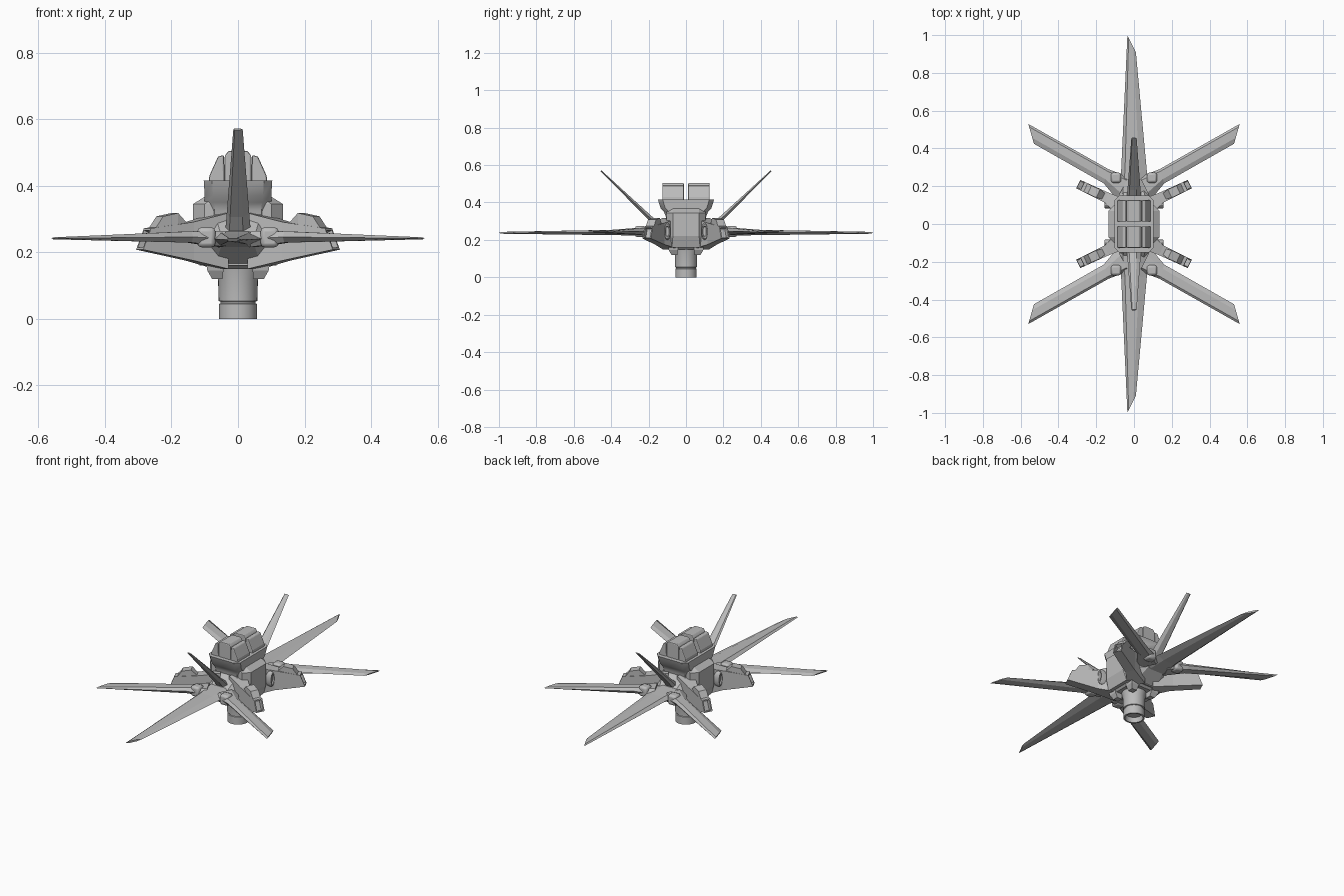
import bpy, bmesh, math
from mathutils import Vector

if "Cube" in bpy.data.objects:
    bpy.data.objects.remove(bpy.data.objects["Cube"], do_unlink=True)

GREY = (0.5, 0.5, 0.5, 1)
mat = bpy.data.materials.new("hull_grey")
mat.use_nodes = True
mat.diffuse_color = GREY
mat.node_tree.nodes["Principled BSDF"].inputs["Base Color"].default_value = GREY


def finish(name, bm, mirror="", bevel=0.0, smooth=False):
    """Turn a bmesh into a coloured object, mirrored over the named axes."""
    bmesh.ops.recalc_face_normals(bm, faces=bm.faces)
    mesh = bpy.data.meshes.new(name)
    bm.to_mesh(mesh)
    bm.free()
    ob = bpy.data.objects.new(name, mesh)
    bpy.context.collection.objects.link(ob)
    mesh.materials.append(mat)
    if bevel:
        mod = ob.modifiers.new("bevel", "BEVEL")
        mod.width, mod.segments = bevel, 2
    if mirror:
        mod = ob.modifiers.new("mirror", "MIRROR")
        mod.use_axis = ("x" in mirror, "y" in mirror, False)
        mod.use_mirror_merge = False
    if smooth:
        bpy.ops.object.select_all(action="DESELECT")
        ob.select_set(True)
        bpy.context.view_layer.objects.active = ob
        bpy.ops.object.shade_smooth_by_angle(angle=math.radians(35))
    return ob


def loft(name, rings, recess=None, **kw):
    """Skin matching rings of points; optionally recess the last cap."""
    bm = bmesh.new()
    vs = [[bm.verts.new(p) for p in ring] for ring in rings]
    n = len(vs[0])
    for a, b in zip(vs, vs[1:]):
        for i in range(n):
            j = (i + 1) % n
            bm.faces.new((a[i], a[j], b[j], b[i]))
    bm.faces.new(vs[0])
    cap = bm.faces.new(vs[-1])
    if recess:
        bmesh.ops.recalc_face_normals(bm, faces=bm.faces)
        bmesh.ops.inset_region(bm, faces=[cap], thickness=recess[0])
        bmesh.ops.inset_region(bm, faces=[cap], thickness=0.001, depth=-recess[1])
    return finish(name, bm, **kw)


def octagon(hx, hy, c, z):
    """Rectangle with cut corners at height z."""
    return [(hx, hy - c, z), (hx - c, hy, z), (c - hx, hy, z), (-hx, hy - c, z),
            (-hx, c - hy, z), (c - hx, -hy, z), (hx - c, -hy, z), (hx, c - hy, z)]


def blade(name, stations, normal, **kw):
    """Thin wing with bevelled edges from (left, right, half thickness)."""
    rings = []
    n = Vector(normal).normalized()
    for left, right, t in stations:
        l, r = Vector(left), Vector(right)
        a, b = l.lerp(r, 0.15), l.lerp(r, 0.7)
        rings.append([l, a + n * t, b + n * t, r, b - n * t, a - n * t])
    return loft(name, rings, **kw)


def box_ring(x, y, half, low, high, lean=0.0):
    """Upright rectangle across an arm; lean pushes its foot outward."""
    out, side = Vector((0.9, 0.43, 0)), Vector((0.43, -0.9, 0)) * half
    c = Vector((x, y, 0))
    foot = c + out * lean
    up, dn = Vector((0, 0, high)), Vector((0, 0, low))
    return [foot - side + dn, foot + side + dn, c + side + up, c - side + up]


# Docking column with grooves and an open foot
profile = [(0, 0.03), (0.045, 0.03), (0.048, 0), (0.057, 0), (0.057, 0.045), (0.053, 0.047),
           (0.053, 0.052), (0.058, 0.054), (0.06, 0.12), (0.07, 0.165), (0, 0.17)]
bm = bmesh.new()
pts = [bm.verts.new((r, 0, z)) for r, z in profile]
edges = [bm.edges.new(p) for p in zip(pts, pts[1:])]
bmesh.ops.spin(bm, geom=pts + edges, cent=(0, 0, 0), axis=(0, 0, 1),
               angle=math.tau, steps=32)
bmesh.ops.remove_doubles(bm, verts=bm.verts, dist=0.0005)
finish("docking_column", bm, smooth=True)

# Lower hull, central core and flared head
loft("lower_hull", [octagon(*r) for r in (
    (0.085, 0.085, 0.03, 0.15), (0.105, 0.11, 0.04, 0.17), (0.12, 0.18, 0.07, 0.22),
    (0.12, 0.18, 0.07, 0.25), (0.1, 0.105, 0.03, 0.315))])
loft("central_core", [octagon(*r) for r in (
    (0.115, 0.105, 0.03, 0.16), (0.135, 0.105, 0.035, 0.22),
    (0.135, 0.105, 0.035, 0.345), (0.1, 0.1, 0.03, 0.367))])
loft("flared_head", [octagon(*r) for r in (
    (0.1, 0.105, 0.03, 0.29), (0.1, 0.108, 0.03, 0.325), (0.1, 0.118, 0.028, 0.35),
    (0.1, 0.136, 0.025, 0.37), (0.103, 0.15, 0.025, 0.415))], smooth=True)

# Roof housings: a raised middle and sloping sides, front and back
def housing(name, section, mirror):
    loft(name, [[(x, y, z) for x, z in section] for y in (0.012, 0.126)],
         mirror=mirror, bevel=0.005)

housing("roof_housing_middle", [(-0.04, 0.41), (0.04, 0.41), (0.04, 0.49),
                                (0.028, 0.505), (-0.028, 0.505), (-0.04, 0.49)], "y")
housing("roof_housing_side", [(0.04, 0.41), (0.088, 0.41), (0.086, 0.43),
                              (0.06, 0.488), (0.042, 0.492)], "xy")

# Four arms with recessed ends and a raised fairing on each
loft("arm", [box_ring(0.05, 0.08, 0.05, 0.15, 0.318),
             box_ring(0.145, 0.14, 0.028, 0.175, 0.291),
             box_ring(0.272, 0.2, 0.025, 0.208, 0.272, 0.026)],
     recess=(0.009, 0.025), mirror="xy")
loft("arm_fairing", [box_ring(0.16, 0.147, 0.018, 0.26, 0.287),
                     box_ring(0.19, 0.161, 0.024, 0.26, 0.318),
                     box_ring(0.235, 0.182, 0.024, 0.25, 0.308),
                     box_ring(0.258, 0.193, 0.024, 0.25, 0.272)], mirror="xy")

# Long wings to the front and back
blade("long_wing", [
    ((-0.09, 0.13, 0.238), (0.09, 0.13, 0.238), 0.026),
    ((-0.068, 0.28, 0.24), (0.068, 0.28, 0.24), 0.016),
    ((-0.035, 1.0, 0.238), (0.01, 0.91, 0.238), 0.005)], (0, 0, 1), mirror="y")

# Diagonal wings
blade("diagonal_wing", [
    ((0.03, 0.25, 0.24), (0.09, 0.13, 0.24), 0.024),
    ((0.135, 0.29, 0.246), (0.16, 0.215, 0.246), 0.017),
    ((0.56, 0.53, 0.242), (0.53, 0.425, 0.242), 0.003)], (0, 0, 1), mirror="xy")

# Raised fins
blade("raised_fin", [
    ((-0.038, 0.14, 0.265), (0.038, 0.14, 0.265), 0.02),
    ((-0.034, 0.19, 0.315), (0.034, 0.19, 0.315), 0.013),
    ((-0.014, 0.455, 0.57), (0.014, 0.455, 0.57), 0.003)], (0, -0.67, 0.74), mirror="y")

# Rounded pods over the wing roots
loft("wing_root_pod", [[(0.095 + sx * 0.027, 0.245 + sy * 0.027, z)
     for sx, sy in ((-1, -1), (1, -1), (1, 1), (-1, 1))] for z in (0.215, 0.275)],
     mirror="xy", bevel=0.012, smooth=True)

# Oval ports on the flanks
def oval(x, scale=1.0):
    turn = [math.tau * i / 20 for i in range(20)]
    return [(x, 0.1 + 0.018 * scale * math.cos(a), 0.245 + 0.045 * scale * math.sin(a))
            for a in turn]

loft("flank_port", [oval(0.11), oval(0.15), oval(0.157, 0.85), oval(0.157, 0.65),
                    oval(0.149, 0.55)], mirror="xy", smooth=True)

# Struts under the hull
loft("under_strut", [[(c + sx * h, c + sy * h, z)
     for sx, sy in ((-1, -1), (1, -1), (1, 1), (-1, 1))]
     for c, h, z in ((0.062, 0.016, 0.12), (0.068, 0.024, 0.145), (0.07, 0.028, 0.18))],
     mirror="xy")
